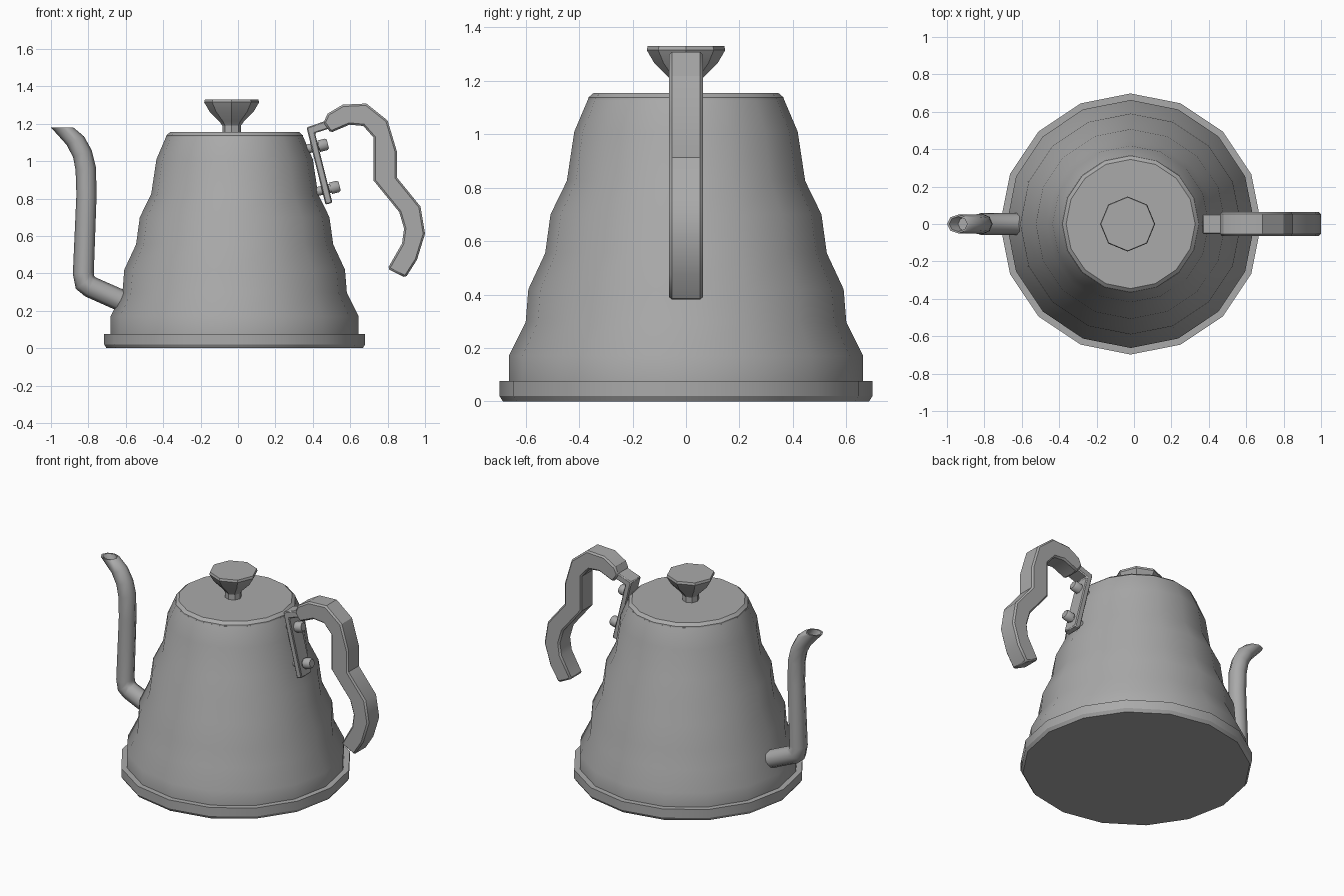
import bpy, bmesh, math
from mathutils import Vector

cube = bpy.data.objects.get("Cube")
if cube:
    bpy.data.objects.remove(cube, do_unlink=True)

steel = bpy.data.materials.new("grey_steel")
steel.use_nodes = True
colour = (0.4, 0.4, 0.4, 1)
steel.diffuse_color = colour
steel.node_tree.nodes["Principled BSDF"].inputs["Base Color"].default_value = colour

AXIS_X = -0.018  # centre line of the body


def finish(name, bm, bevel=0, angle=30):
    """Turn a bmesh into a shaded object, with an optional edge bevel."""
    bmesh.ops.recalc_face_normals(bm, faces=bm.faces)
    mesh = bpy.data.meshes.new(name)
    bm.to_mesh(mesh)
    bm.free()
    mesh.materials.append(steel)
    ob = bpy.data.objects.new(name, mesh)
    bpy.context.collection.objects.link(ob)
    if bevel:
        mod = ob.modifiers.new("soft_edges", "BEVEL")
        mod.width, mod.segments, mod.limit_method = bevel, 1, "ANGLE"
        mod.angle_limit = math.radians(50)
    bpy.ops.object.select_all(action="DESELECT")
    ob.select_set(True)
    bpy.context.view_layer.objects.active = ob
    bpy.ops.object.shade_smooth_by_angle(angle=math.radians(angle))
    return ob


def skin(name, rings, **kw):
    """Join rings of points into a closed skin with flat end caps."""
    bm = bmesh.new()
    loops = [[bm.verts.new(p) for p in ring] for ring in rings]
    n = len(loops[0])
    for a, b in zip(loops, loops[1:]):
        for i in range(n):
            j = (i + 1) % n
            bm.faces.new((a[i], a[j], b[j], b[i]))
    bm.faces.new(loops[0])
    bm.faces.new(loops[-1])
    return finish(name, bm, **kw)


def lathe(name, profile, sides, cx=AXIS_X, **kw):
    """Turn a (radius, height) profile about a vertical axis."""
    turns = [math.tau * i / sides for i in range(sides)]
    return skin(name, [[(cx + r * math.cos(t), r * math.sin(t), z) for t in turns]
                       for r, z in profile], **kw)


def slab(name, outline, half, **kw):
    """Extrude an (x, z) outline evenly to both sides of y = 0."""
    return skin(name, [[(x, y, z) for x, z in outline] for y in (-half, half)], **kw)


# Base plate, stepped body and lid
lathe("base_plate", [(0.685, 0), (0.698, 0.02), (0.698, 0.077), (0.65, 0.077)], 16)
lathe("body", [(0.663, 0.07), (0.663, 0.17), (0.6, 0.297), (0.59, 0.42), (0.527, 0.555),
               (0.507, 0.7), (0.446, 0.825), (0.418, 1.01), (0.367, 1.13)], 16)
lathe("lid", [(0.367, 1.128), (0.365, 1.138), (0.345, 1.155)], 16)
lathe("lid_knob", [(0.05, 1.15), (0.05, 1.19), (0.065, 1.212), (0.118, 1.265),
                   (0.147, 1.315), (0.143, 1.33)], 8, cx=-0.034)

# Spout: rings of (x, z, tilt of ring axis in degrees, half width, half depth)
stations = [(-0.58, 0.235, 155, 0.058, 0.058), (-0.79, 0.328, 152, 0.058, 0.058),
            (-0.818, 0.352, 125, 0.06, 0.058), (-0.827, 0.4, 92, 0.056, 0.056),
            (-0.81, 0.82, 89, 0.054, 0.054), (-0.814, 0.96, 98, 0.055, 0.054),
            (-0.832, 1.04, 110, 0.053, 0.053), (-0.87, 1.11, 115, 0.052, 0.05),
            (-0.94, 1.18, 90, 0.06, 0.05),
            # open mouth
            (-0.94, 1.18, 90, 0.048, 0.04), (-0.9, 1.13, 105, 0.042, 0.038)]
rings = []
for x, z, tilt, w, d in stations:
    a = math.radians(tilt)
    across = Vector((math.sin(a), 0, -math.cos(a)))
    rings.append([Vector((x, 0, z)) + across * w * math.cos(t) + Vector((0, d, 0)) * math.sin(t)
                  for t in (math.tau * i / 8 for i in range(8))])
skin("spout", rings, angle=50)

# Handle grip, and the bracket that carries it
slab("handle_grip", [(0.457, 1.206), (0.479, 1.254), (0.56, 1.302), (0.687, 1.308),
                     (0.8, 1.217), (0.85, 1.05), (0.85, 0.912), (0.976, 0.757),
                     (1.0, 0.612), (0.957, 0.473), (0.896, 0.377), (0.8, 0.425),
                     (0.877, 0.56), (0.888, 0.64), (0.862, 0.728), (0.725, 0.896),
                     (0.725, 1.126), (0.67, 1.188), (0.596, 1.195), (0.495, 1.152)],
     0.063, bevel=0.01)
slab("handle_bracket", [(0.366, 1.18), (0.473, 1.217), (0.49, 1.175), (0.412, 1.15),
                        (0.505, 0.778), (0.468, 0.767), (0.376, 1.14)], 0.053, bevel=0.006)


def bolt(name, x, z):
    """Shank and round head, square to the sloping bracket."""
    along, up = Vector((0.972, 0, 0.235)), Vector((-0.235, 0, 0.972))
    profile = [(-0.1, 0.026), (0.0, 0.026), (0.0, 0.034), (0.04, 0.034), (0.05, 0.026)]
    skin(name, [[Vector((x, 0, z)) + along * s + up * r * math.cos(t)
                 + Vector((0, r, 0)) * math.sin(t)
                 for t in (math.tau * (i + 0.5) / 8 for i in range(8))]
                for s, r in profile], angle=50)


bolt("upper_bolt", 0.432, 1.08)
bolt("lower_bolt", 0.495, 0.855)
